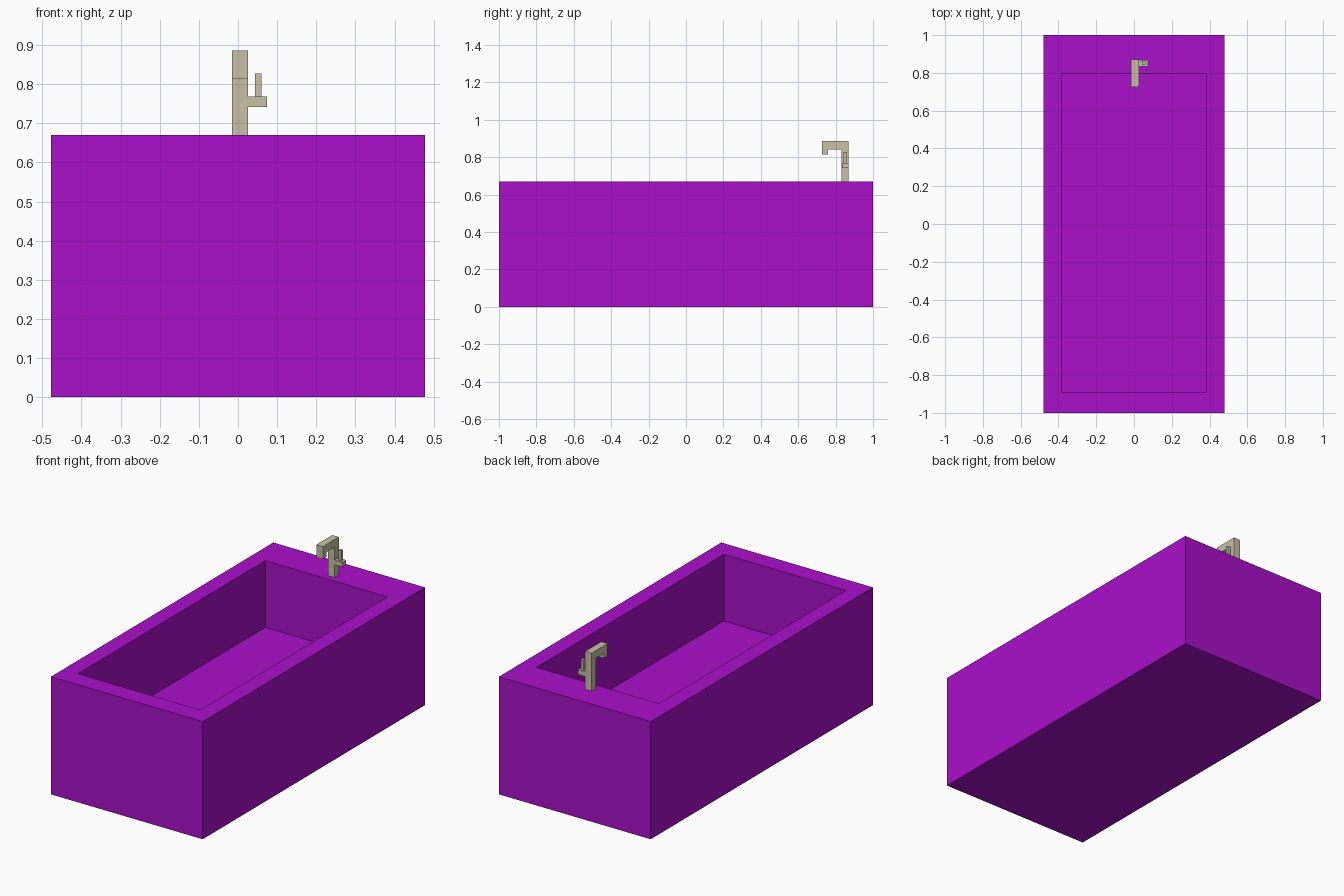
import bpy
import bmesh

if "Cube" in bpy.data.objects:
    bpy.data.objects.remove(bpy.data.objects["Cube"])


def material(name, color):
    mat = bpy.data.materials.new(name)
    mat.diffuse_color = (*color, 1.0)
    mat.use_nodes = True
    mat.node_tree.nodes["Principled BSDF"].inputs["Base Color"].default_value = mat.diffuse_color
    return mat


def finish(name, bm, mat):
    bmesh.ops.recalc_face_normals(bm, faces=bm.faces[:])
    mesh = bpy.data.meshes.new(name)
    bm.to_mesh(mesh)
    bm.free()
    mesh.materials.append(mat)
    obj = bpy.data.objects.new(name, mesh)
    bpy.context.collection.objects.link(obj)
    return obj


def box_bmesh(x, y, z):
    bm = bmesh.new()
    bmesh.ops.create_cube(bm, size=1.0)
    for v in bm.verts:
        v.co = [r[0] if c < 0 else r[1] for c, r in zip(v.co, (x, y, z))]
    return bm


purple = material("purple", (0.40, 0.005, 0.59))
beige = material("beige", (0.58, 0.53, 0.38))

# Tub: block with an off-centre basin sunk into the top
bm = box_bmesh((-0.478, 0.478), (-1.0, 1.0), (0.0, 0.67))
bm.normal_update()
top = max(bm.faces, key=lambda f: f.calc_center_median().z)
bmesh.ops.inset_individual(bm, faces=[top], thickness=0.1)
for v in top.verts:
    v.co = (0.385 if v.co.x > 0 else -0.385, 0.795 if v.co.y > 0 else -0.89, 0.67)
bmesh.ops.inset_individual(bm, faces=[top], thickness=0.0)
for v in top.verts:
    v.co.z = 0.29
finish("tub", bm, purple)

# Faucet: hooked side profile extruded across x
profile = [(0.87, 0.67), (0.87, 0.886), (0.726, 0.886), (0.726, 0.814),
           (0.758, 0.814), (0.758, 0.842), (0.831, 0.842), (0.831, 0.67)]
bm = bmesh.new()
side = bm.faces.new([bm.verts.new((-0.015, y, z)) for y, z in profile])
ext = bmesh.ops.extrude_face_region(bm, geom=[side], use_keep_orig=True)
moved = [g for g in ext["geom"] if isinstance(g, bmesh.types.BMVert)]
bmesh.ops.translate(bm, verts=moved, vec=(0.041, 0, 0))
finish("faucet_spout", bm, beige)

# Side arm and upright lever
finish("faucet_arm", box_bmesh((0.026, 0.074), (0.833, 0.868), (0.741, 0.768)), beige)
finish("faucet_lever", box_bmesh((0.043, 0.060), (0.842, 0.860), (0.768, 0.827)), beige)
